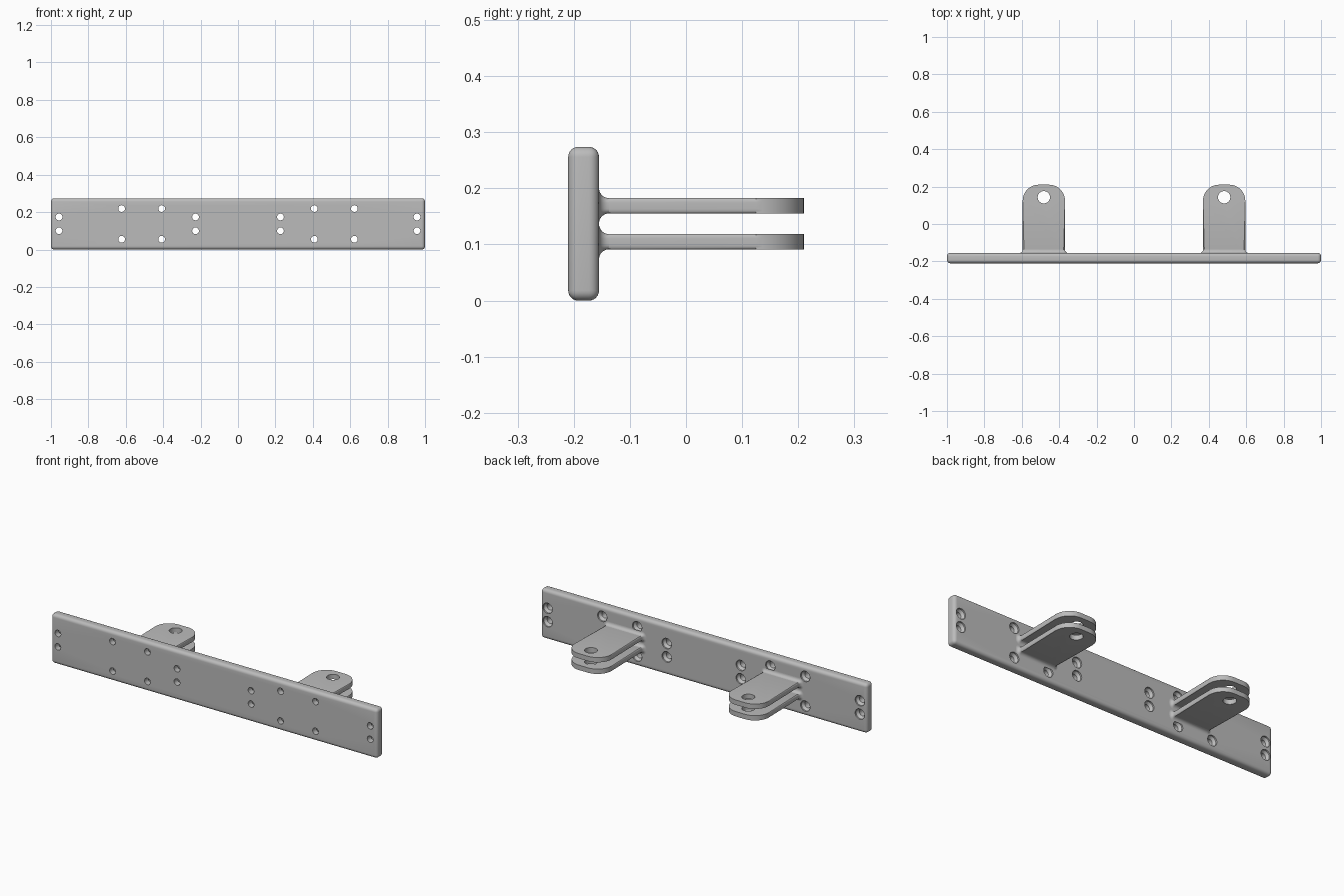
import bpy, bmesh
from math import sin, cos, pi
from mathutils import Matrix, Vector

if "Cube" in bpy.data.objects:
    bpy.data.objects.remove(bpy.data.objects["Cube"], do_unlink=True)

GREY = (0.5, 0.5, 0.5, 1)
mat = bpy.data.materials.new("plain grey metal")
mat.use_nodes = True
mat.diffuse_color = GREY
mat.node_tree.nodes["Principled BSDF"].inputs["Base Color"].default_value = GREY

MID_Z = 0.137
PLATE_BACK, PLATE_FRONT = -0.155, -0.21
LUG_X, LUG_HALF, LUG_T = 0.482, 0.113, 0.0135
LUG_END, LUG_EDGE, FILLET = 0.21, 0.008, 0.018


def finish(name, bm, material=mat):
    bmesh.ops.recalc_face_normals(bm, faces=bm.faces)
    mesh = bpy.data.meshes.new(name)
    bm.to_mesh(mesh)
    bm.free()
    ob = bpy.data.objects.new(name, mesh)
    bpy.context.collection.objects.link(ob)
    if material:
        mesh.materials.append(material)
    return ob


def activate(ob):
    bpy.ops.object.select_all(action='DESELECT')
    ob.select_set(True)
    bpy.context.view_layer.objects.active = ob


def cut(ob, cutter):
    mod = ob.modifiers.new("holes", 'BOOLEAN')
    mod.object = cutter
    mod.operation = 'DIFFERENCE'
    mod.solver = 'EXACT'
    activate(ob)
    bpy.ops.object.modifier_apply(modifier=mod.name)
    bpy.data.objects.remove(cutter, do_unlink=True)


def smooth(ob):
    activate(ob)
    bpy.ops.object.shade_smooth_by_angle(angle=0.6)


def loft(bm, rings):
    """Skin a list of equal closed rings and cap both ends."""
    loops = [[bm.verts.new(p) for p in ring] for ring in rings]
    for a, b in zip(loops, loops[1:]):
        for i in range(len(a)):
            j = (i + 1) % len(a)
            bm.faces.new((a[i], a[j], b[j], b[i]))
    bm.faces.new(loops[0])
    bm.faces.new(loops[-1])


def circle(r, y, cx, cz, n=24):
    return [(cx + r * cos(2 * pi * i / n), y, cz + r * sin(2 * pi * i / n))
            for i in range(n)]


def rounded_section(w, h, r, y, cx, cz, n=5):
    ring = []
    for k, (sx, sz) in enumerate([(1, 1), (-1, 1), (-1, -1), (1, -1)]):
        for i in range(n + 1):
            a = pi / 2 * (k + i / n)
            ring.append((cx + sx * (w - r) + r * cos(a), y,
                         cz + sz * (h - r) + r * sin(a)))
    return ring


# Mounting plate with rounded edges
bm = bmesh.new()
size = Vector((2, PLATE_BACK - PLATE_FRONT, 2 * MID_Z))
centre = Vector((0, (PLATE_BACK + PLATE_FRONT) / 2, MID_Z))
bmesh.ops.create_cube(bm, size=1, matrix=Matrix.Translation(centre) @ Matrix.Diagonal(size.to_4d()))
bmesh.ops.bevel(bm, geom=bm.edges[:], offset=0.018, segments=6, profile=0.5, affect='EDGES')
plate = finish("mounting_plate", bm)

# Countersunk screw holes, wide at the back
bm = bmesh.new()
for x, dz in [(0.957, 0.037), (0.622, 0.082), (0.408, 0.082), (0.227, 0.037)]:
    for sx in (-1, 1):
        for sz in (-1, 1):
            loft(bm, [circle(r, y, sx * x, MID_Z + sz * dz) for r, y in
                      [(0.018, PLATE_FRONT - 0.02), (0.018, PLATE_BACK - 0.022),
                       (0.029, PLATE_BACK - 0.008), (0.029, PLATE_BACK + 0.02)]])
cut(plate, finish("screw_hole_cutter", bm, None))
smooth(plate)


def make_lug(name, cx, cz):
    # Tongue with a rounded outer end and softened rims
    r = 0.085
    outline = [(cx - LUG_HALF, PLATE_BACK - 0.03), (cx + LUG_HALF, PLATE_BACK - 0.03)]
    for side, start in ((1, 0), (-1, pi / 2)):
        for i in range(13):
            a = start + pi / 2 * i / 12
            outline.append((cx + side * (LUG_HALF - r) + r * cos(a), LUG_END - r + r * sin(a)))
    bm = bmesh.new()
    loft(bm, [[(x, y, cz + s * LUG_T) for x, y in outline] for s in (-1, 1)])
    rims = [e for e in bm.edges if abs(e.verts[0].co.z - e.verts[1].co.z) < 1e-5]
    bmesh.ops.bevel(bm, geom=rims, offset=LUG_EDGE, segments=4, profile=0.5, affect='EDGES')
    lug = finish(name, bm)

    # Pin hole
    bm = bmesh.new()
    bmesh.ops.create_cone(bm, cap_ends=True, segments=32, radius1=0.033, radius2=0.033, depth=0.1,
                          matrix=Matrix.Translation((cx, 0.143, cz)))
    cut(lug, finish("pin_hole_cutter", bm, None))
    smooth(lug)

    # Flared fillet where the tongue meets the plate
    bm = bmesh.new()
    rings = []
    for i in range(9):
        a = pi / 2 * i / 8
        grow = FILLET * (1 - sin(a))
        rings.append(rounded_section(LUG_HALF + grow, LUG_T + grow, LUG_EDGE + grow,
                                     PLATE_BACK + FILLET * (1 - cos(a)), cx, cz))
    loft(bm, rings)
    smooth(finish(name + "_fillet", bm))


for side, sx in (("left", 1), ("right", -1)):
    for level, dz in (("upper", 0.032), ("lower", -0.032)):
        make_lug(f"{side}_{level}_lug", sx * LUG_X, MID_Z + dz)
